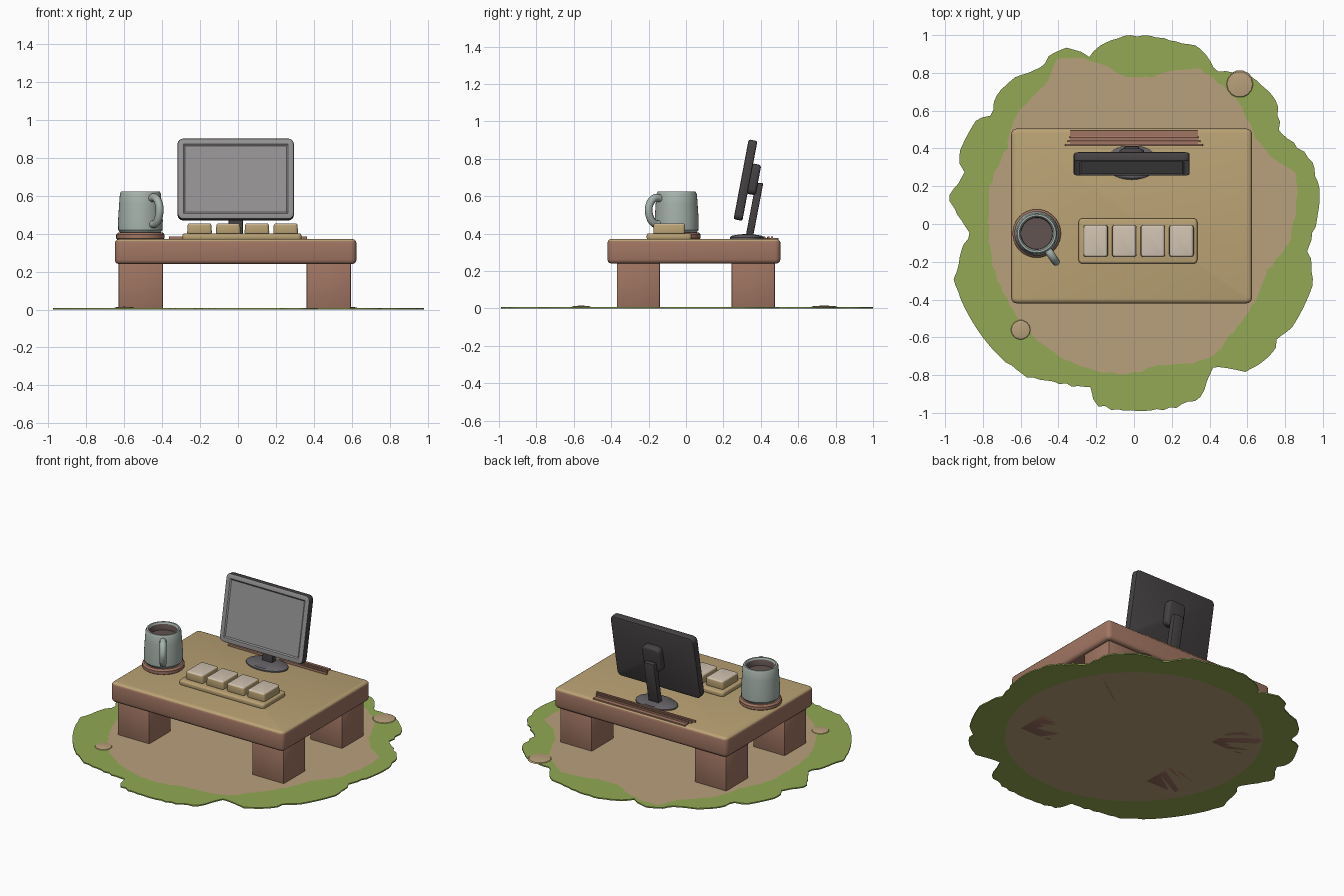
import bpy, bmesh, math, random
from mathutils import Matrix, Vector

if "Cube" in bpy.data.objects:
    bpy.data.objects.remove(bpy.data.objects["Cube"])

random.seed(4)


def mat(name, r, g, b):
    lin = [(c / 255 / 12.92) if c < 11 else ((c / 255 + 0.055) / 1.055) ** 2.4 for c in (r, g, b)]
    m = bpy.data.materials.new(name)
    m.diffuse_color = (*lin, 1)
    m.use_nodes = True
    m.node_tree.nodes["Principled BSDF"].inputs["Base Color"].default_value = m.diffuse_color
    return m


GRASS = mat("grass green", 146, 169, 83)
EARTH = mat("earth tan", 185, 160, 123)
TOP = mat("desk tan", 186, 162, 116)
WOOD = mat("wood brown", 160, 117, 98)
KEY = mat("key cream", 208, 194, 176)
MUG = mat("mug grey green", 166, 179, 172)
DRINK = mat("drink brown", 98, 83, 81)
SCREEN = mat("screen grey", 148, 146, 147)
DARK = mat("casing charcoal", 70, 66, 68)
STEEL = mat("stand grey", 100, 97, 100)


def finish(name, bm, mats, rule=None, angle=35):
    bm.normal_update()
    if rule:
        for f in bm.faces:
            f.material_index = rule(f)
    me = bpy.data.meshes.new(name)
    bm.to_mesh(me)
    bm.free()
    ob = bpy.data.objects.new(name, me)
    bpy.context.collection.objects.link(ob)
    for m in mats:
        me.materials.append(m)
    bpy.ops.object.select_all(action='DESELECT')
    ob.select_set(True)
    bpy.context.view_layer.objects.active = ob
    bpy.ops.object.shade_smooth_by_angle(angle=math.radians(angle))
    return ob


def box_bm(x, y, z, bevel=0.0, corner=0.0, axis=2, seg=3):
    """Box from ranges; corner rounds edges along one axis, bevel rounds the rest."""
    bm = bmesh.new()
    bmesh.ops.create_cube(bm, size=1)
    for v in bm.verts:
        for i, r in enumerate((x, y, z)):
            v.co[i] = r[0] if v.co[i] < 0 else r[1]
    if corner:
        es = [e for e in bm.edges if abs((e.verts[0].co - e.verts[1].co).normalized()[axis]) > 0.9]
        bmesh.ops.bevel(bm, geom=es, offset=corner, segments=4, profile=0.5, affect='EDGES')
        bm.normal_update()
        es = [e for e in bm.edges if e.calc_face_angle(0) > 0.8]
    else:
        es = bm.edges[:]
    if bevel:
        bmesh.ops.bevel(bm, geom=es, offset=bevel, segments=seg, profile=0.5, affect='EDGES')
    return bm


def lathe(name, profile, mats, center, rule=None, n=40, sx=1.0, sy=1.0):
    """Spin (radius, z) points about the vertical; closes at zero radius."""
    bm = bmesh.new()
    rings = []
    for r, z in profile:
        if r == 0:
            rings.append([bm.verts.new((center[0], center[1], z))] * n)
        else:
            rings.append([bm.verts.new((center[0] + r * sx * math.cos(2 * math.pi * i / n),
                                        center[1] + r * sy * math.sin(2 * math.pi * i / n), z))
                          for i in range(n)])
    for a, b in zip(rings, rings[1:]):
        for i in range(n):
            j = (i + 1) % n
            bm.faces.new(list(dict.fromkeys((a[i], a[j], b[j], b[i]))))
    bmesh.ops.recalc_face_normals(bm, faces=bm.faces)
    return finish(name, bm, mats, rule)


# ragged ground disc with an earth centre and a grass rim
OUTER = [(0, 1), (-.18, .95), (-.24, .89), (-.4, .94), (-.5, .82), (-.71, .74), (-.75, .58), (-.88, .53),
         (-.94, .4), (-.9, .27), (-.98, .13), (-.87, -.05), (-.95, -.29), (-.88, -.5), (-.71, -.71), (-.58, -.8),
         (-.4, -.84), (-.23, -.87), (-.2, -.96), (.1, -.99), (.36, -.92), (.41, -.75), (.61, -.78),
         (.74, -.69), (.75, -.6), (.92, -.5), (.94, -.32), (.92, -.13), (.98, .19), (.94, .34),
         (.77, .48), (.75, .66), (.63, .78), (.43, .81), (.37, .92), (.16, .98)]
INNER = [(-.05, .78), (-.24, .87), (-.4, .88), (-.46, .74), (-.64, .55), (-.67, .4), (-.76, .2), (-.77, 0),
         (-.63, -.47), (-.55, -.58), (-.32, -.74), (.0, -.79), (.12, -.75), (.42, -.7), (.5, -.6),
         (.62, -.44), (.7, -.25), (.82, -.1), (.86, .1), (.86, .27), (.74, .34), (.64, .46),
         (.54, .66), (.35, .82), (.1, .78)]


def polar(pts):
    s = sorted((math.atan2(y, x), math.hypot(x, y)) for x, y in pts)
    s = [(s[-1][0] - 2 * math.pi, s[-1][1])] + s + [(s[0][0] + 2 * math.pi, s[0][1])]

    def radius(a):
        for (a0, r0), (a1, r1) in zip(s, s[1:]):
            if a0 <= a <= a1:
                t = (a - a0) / max(a1 - a0, 1e-6)
                return r0 + (r1 - r0) * t
        return 0.9
    return radius


ro, ri = polar(OUTER), polar(INNER)
N = 180
bm = bmesh.new()
loops = [[] for _ in range(4)]
for i in range(N):
    a = -math.pi + 2 * math.pi * (i + 0.5) / N
    o = min(ro(a) + random.uniform(-.008, .008), 1.0)
    inn = min(ri(a) + random.uniform(-.006, .006), o - 0.02)
    for lp, (r, z) in zip(loops, ((inn, .008), (o, .008), (o, 0), (min(.78, o - .05), 0))):
        lp.append(bm.verts.new((r * math.cos(a), r * math.sin(a), z)))
tc, bc = bm.verts.new((0, 0, .008)), bm.verts.new((0, 0, 0))
for i in range(N):
    j = (i + 1) % N
    bm.faces.new((tc, loops[0][i], loops[0][j]))
    bm.faces.new((bc, loops[3][j], loops[3][i]))
    for a, b in zip(loops, loops[1:]):
        bm.faces.new((a[i], b[i], b[j], a[j])).material_index = 1
finish("ground", bm, [EARTH, GRASS])

# low earth lumps
for k, (px, py, r) in enumerate(((-.6, -.56, .055), (.56, .74, .075))):
    lathe(f"earth_lump_{k + 1}", [(r, .004), (r * .9, .011), (r * .6, .014), (0, .015)], [EARTH], (px, py), n=14)

# desk: slab with pale top, four block legs
finish("desk_top", box_bm((-.65, .625), (-.42, .505), (.24, .372), .022, .03), [WOOD, TOP],
       lambda f: 1 if f.normal.z > .45 else 0)
for side, x in (("left", (-.63, -.395)), ("right", (.362, .597))):
    for end, y in (("front", (-.37, -.14)), ("back", (.243, .475))):
        finish(f"{end}_{side}_leg", box_bm(x, y, (0, .25), .008, seg=2), [WOOD])

# worn strip and thin rods along the back of the desk
finish("back_strip", box_bm((-.34, .34), (.412, .495), (.366, .376)), [WOOD])
for k, y in enumerate((.418, .44, .46)):
    w = .365 - .012 * k
    finish(f"back_rod_{k + 1}", box_bm((-w, w), (y - .006, y + .006), (.37, .386), .004, seg=2), [WOOD])

# keyboard with four big keys
finish("keyboard_base", box_bm((-.293, .335), (-.21, .03), (.365, .402), .012, .02), [TOP])
for k in range(4):
    cx = -.203 + .1515 * k
    bm = box_bm((cx - .066, cx + .066), (-.175, -.005), (.395, .455), .012, .015)
    for v in bm.verts:  # slight taper
        t = (v.co.z - .395) / .06
        v.co.x = cx + (v.co.x - cx) * (1 - .06 * t)
    finish(f"key_{k + 1}", bm, [TOP, KEY], lambda f: 1 if f.normal.z > .7 else 0)

# monitor panel, tilted back, with recessed screen
tilt = Matrix.Translation((-.012, .318, .686)) @ Matrix.Rotation(math.radians(-10.7), 4, 'X')
bm = box_bm((-.307, .307), (-.024, .024), (-.217, .217), .009, .03, axis=1, seg=2)
bm.normal_update()
front = [min(bm.faces, key=lambda f: f.calc_center_median().y)]
bmesh.ops.inset_region(bm, faces=front, thickness=.022)
bmesh.ops.inset_region(bm, faces=front, thickness=.008, depth=-.006)
bm.normal_update()
for f in bm.faces:
    f.material_index = 1 if f.normal.y < -.4 or (f.calc_center_median().y < -.005 and abs(
        f.calc_center_median().x) < .285 and abs(f.calc_center_median().z) < .195) else 0
bm.transform(tilt)
finish("monitor", bm, [DARK, SCREEN])

# mount on the back of the panel, neck and oval foot
bm = box_bm((-.065, .065), (.015, .068), (-.07, .095), .014, .03, axis=1)
bm.transform(tilt)
finish("monitor_mount", bm, [DARK])
bm = box_bm((-.038, .038), (-.02, .02), (0, .29), .006, seg=2)
for v in bm.verts:
    v.co += Vector((-.012, .338 + v.co.z * .19, .38))
finish("monitor_neck", bm, [DARK])
lathe("monitor_foot", [(0, .368), (.142, .368), (.142, .38), (.13, .388), (.06, .396), (0, .398)],
      [STEEL], (-.012, .325), sy=.64)

# coaster, mug, drink
C = (-.515, -.05)
lathe("coaster", [(0, .367), (.118, .367), (.128, .376), (.128, .395), (.118, .406), (0, .406)], [WOOD], C)
lathe("mug", [(0, .404), (.105, .404), (.117, .42), (.118, .47), (.112, .56), (.108, .612), (.102, .624),
              (.092, .624), (.085, .614), (.083, .575), (0, .575)], [MUG, DRINK], C,
      lambda f: 1 if (f.calc_center_median().xy - Vector(C)).length < .086 else 0)

# mug handle: tube swept round a loop, pointing front-right
d = Vector((math.cos(math.radians(-56)), math.sin(math.radians(-56)), 0))
cu = bpy.data.curves.new("handle_path", 'CURVE')
cu.dimensions = '3D'
cu.bevel_depth, cu.bevel_resolution, cu.resolution_u = .021, 3, 6
cu.use_fill_caps = True
path = [(.095, .585), (.14, .59), (.175, .555), (.175, .495), (.145, .455), (.1, .45)]
sp = cu.splines.new('BEZIER')
sp.bezier_points.add(len(path) - 1)
for bp, (r, z) in zip(sp.bezier_points, path):
    bp.co = Vector((*C, z)) + d * r
    bp.handle_left_type = bp.handle_right_type = 'AUTO'
cu.materials.append(MUG)
handle = bpy.data.objects.new("mug_handle", cu)
bpy.context.collection.objects.link(handle)
